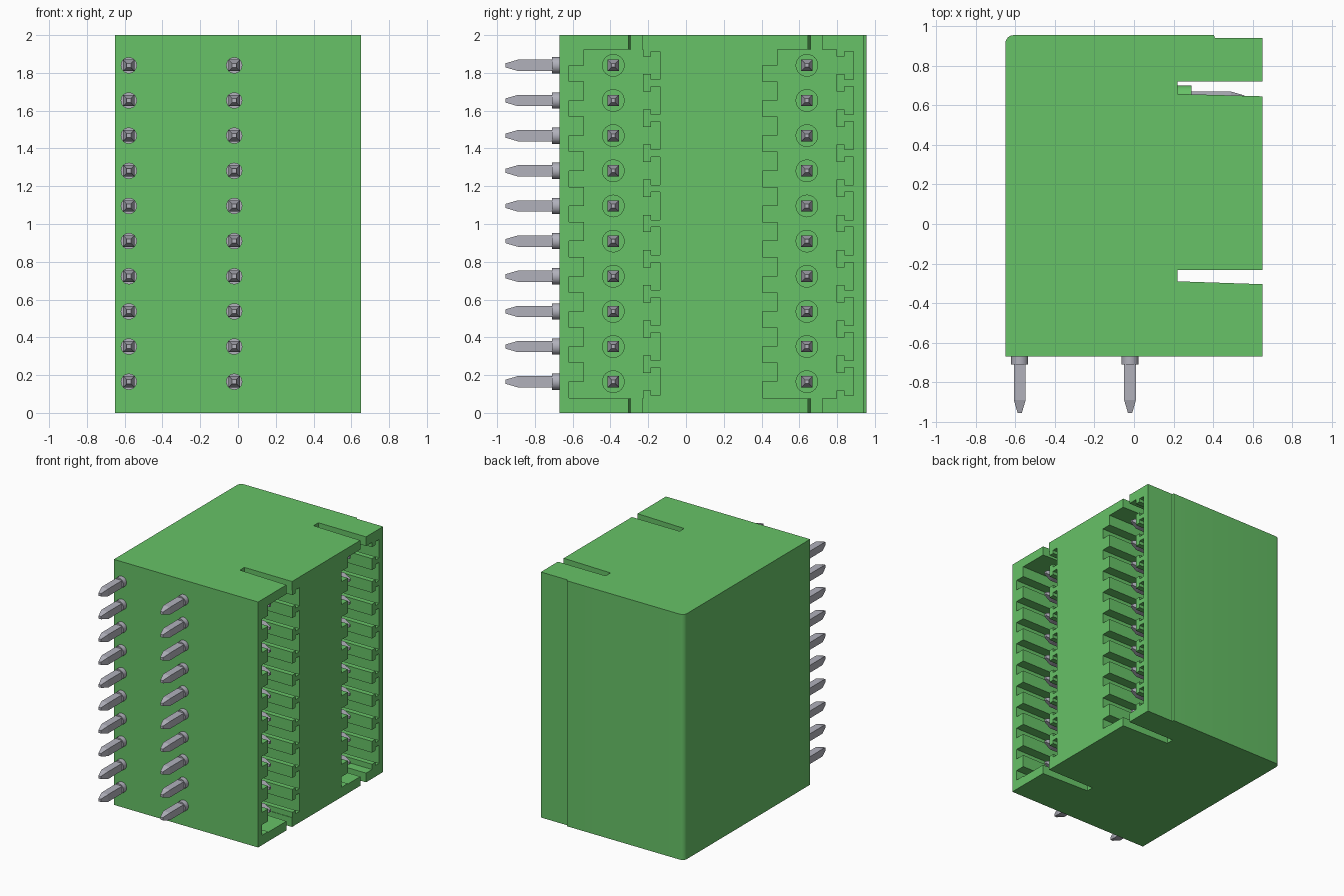
import bpy
import bmesh
from math import pi, sin, cos, sqrt
from mathutils import Matrix, Vector

cube = bpy.data.objects.get("Cube")
if cube:
    bpy.data.objects.remove(cube, do_unlink=True)


def material(name, rgb):
    mat = bpy.data.materials.new(name)
    mat.use_nodes = True
    mat.diffuse_color = (*rgb, 1)
    bsdf = mat.node_tree.nodes["Principled BSDF"]
    bsdf.inputs["Base Color"].default_value = (*rgb, 1)
    bsdf.inputs["Roughness"].default_value = 0.6
    return mat


green = material("green plastic", (0.135, 0.54, 0.135))
metal = material("grey metal", (0.44, 0.44, 0.50))


def make_object(name, bm, mat):
    bmesh.ops.recalc_face_normals(bm, faces=bm.faces)
    mesh = bpy.data.meshes.new(name)
    bm.to_mesh(mesh)
    bm.free()
    mesh.materials.append(mat)
    obj = bpy.data.objects.new(name, mesh)
    bpy.context.collection.objects.link(obj)
    return obj


def prism(name, points, offset, mat):
    """Closed outline of 3D points, extruded along offset."""
    bm = bmesh.new()
    face = bm.faces.new([bm.verts.new(p) for p in points])
    side = bmesh.ops.extrude_face_region(bm, geom=[face])["geom"]
    moved = [v for v in side if isinstance(v, bmesh.types.BMVert)]
    bmesh.ops.translate(bm, verts=moved, vec=offset)
    return make_object(name, bm, mat)


def select_only(obj):
    bpy.ops.object.select_all(action="DESELECT")
    obj.select_set(True)
    bpy.context.view_layer.objects.active = obj


def smooth(obj):
    select_only(obj)
    bpy.ops.object.shade_smooth_by_angle(angle=pi / 6)


def cut(obj, cutter):
    cutter.hide_render = True
    mod = obj.modifiers.new("cut", "BOOLEAN")
    mod.operation = "DIFFERENCE"
    mod.solver = "EXACT"
    mod.object = cutter
    select_only(obj)
    bpy.ops.object.modifier_apply(modifier=mod.name)
    bpy.data.objects.remove(cutter, do_unlink=True)


def frustum(bm, start, axis, length, r1, r2, sides):
    """Tapered bar along axis; four sides take half widths as radii."""
    axis = Vector(axis)
    scale = sqrt(2) if sides == 4 else 1
    centre = Vector(start) + axis * length / 2
    turn = axis.to_track_quat("Z", "Y").to_matrix().to_4x4()
    bmesh.ops.create_cone(
        bm, cap_ends=True, segments=sides, radius1=r1 * scale,
        radius2=r2 * scale, depth=length,
        matrix=Matrix.Translation(centre) @ turn @ Matrix.Rotation(pi / 4, 4, "Z"))


# Layout
HEIGHT, HALF_X, FRONT, BACK = 2.0, 0.65, -0.67, 0.955
FLOOR = 0.215
pin_z = [0.165 + i * 0.1861 for i in range(10)]

# Housing block: one rounded back corner and a shallow step at the back
r = 0.04
arc = [(-HALF_X + r - r * sin(a), BACK - r + r * cos(a))
       for a in (i * pi / 12 for i in range(7))]
outline = [(-HALF_X, FRONT), (HALF_X, FRONT), (HALF_X, 0.94),
           (0.41, 0.94), (0.405, BACK)] + arc
housing = prism("housing", [(x, y, 0) for x, y in outline], (0, 0, HEIGHT), green)


def socket_cutter(centre):
    """Long socket with side pockets in front and T slots behind."""
    pts = [(-0.155, 0.075)]
    for z in pin_z:
        pts += [(-0.155, z - 0.085), (-0.235, z - 0.085),
                (-0.235, z), (-0.155, z)]
    pts += [(-0.155, 1.925), (0.157, 1.925)]
    for z in reversed(pin_z):
        pts += [(0.157, z + 0.047), (0.2, z + 0.047), (0.2, z + 0.074),
                (0.247, z + 0.074), (0.247, z - 0.074), (0.2, z - 0.074),
                (0.2, z - 0.047), (0.157, z - 0.047)]
    pts.append((0.157, 0.075))
    return prism("socket_cutter", [(FLOOR, centre + y, z) for y, z in pts],
                 (1, 0, 0), green)


def slot_cutter(low_in, low_out, high):
    """Full-height slot through the end walls, widening outward."""
    pts = [(0.22, low_in), (HALF_X + 0.1, low_out), (HALF_X + 0.1, high), (0.22, high)]
    return prism("slot_cutter", [(x, y, -0.1) for x, y in pts],
                 (0, 0, HEIGHT + 0.2), green)


SOCKETS = (-0.385, 0.64)
for centre in SOCKETS:
    cut(housing, socket_cutter(centre))
cut(housing, slot_cutter(-0.29, -0.308, -0.232))
cut(housing, slot_cutter(0.658, 0.643, 0.72))
smooth(housing)

# Contacts inside the sockets, each standing on a round boss
for label, centre in zip(("front", "back"), SOCKETS):
    bosses, contacts = bmesh.new(), bmesh.new()
    for z in pin_z:
        frustum(bosses, (FLOOR - 0.01, centre, z), (1, 0, 0), 0.085, 0.06, 0.06, 24)
        frustum(contacts, (FLOOR, centre, z), (1, 0, 0), 0.275, 0.03, 0.03, 4)
        frustum(contacts, (0.49, centre, z), (1, 0, 0), 0.07, 0.03, 0.01, 4)
    smooth(make_object(label + "_contact_bosses", bosses, green))
    make_object(label + "_contacts", contacts, metal)

# Solder pins on the front face, each with a round collar
for label, x in (("outer", -0.578), ("inner", -0.02)):
    collars, pins = bmesh.new(), bmesh.new()
    for z in pin_z:
        frustum(collars, (x, FRONT + 0.01, z), (0, -1, 0), 0.05, 0.043, 0.043, 24)
        frustum(pins, (x, FRONT, z), (0, -1, 0), 0.22, 0.03, 0.03, 4)
        frustum(pins, (x, FRONT - 0.22, z), (0, -1, 0), 0.065, 0.03, 0.011, 4)
    smooth(make_object(label + "_pin_collars", collars, metal))
    make_object(label + "_solder_pins", pins, metal)
